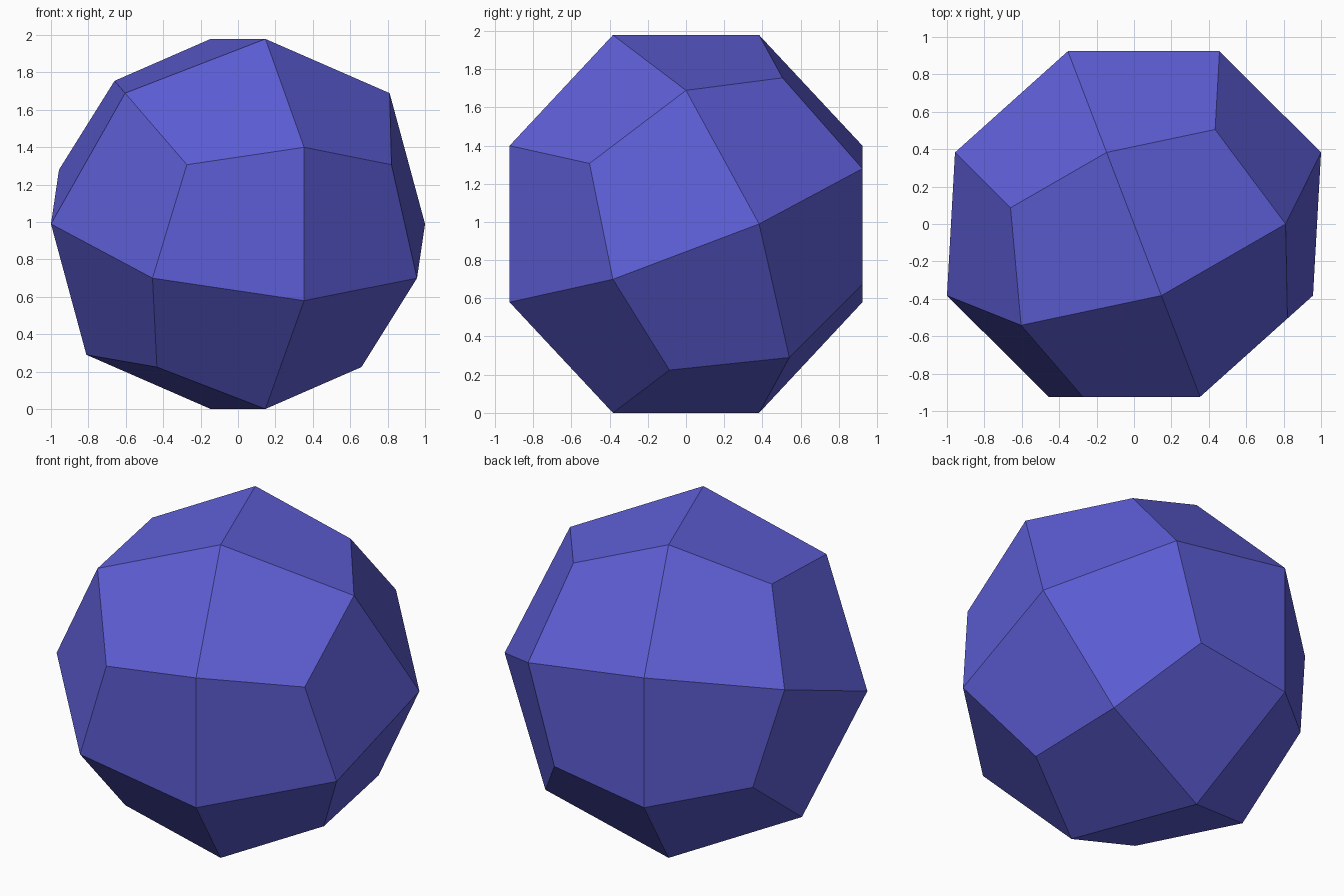
import bpy
import bmesh
import math
from mathutils import Matrix

# Remove the default cube
old = bpy.data.objects.get("Cube")
if old:
    bpy.data.objects.remove(old, do_unlink=True)

# Single blue-violet colour
blue = bpy.data.materials.new("blue_violet")
colour = (0.11, 0.11, 0.67, 1.0)
blue.diffuse_color = colour
blue.use_nodes = True
for node in blue.node_tree.nodes:
    if node.type == "BSDF_PRINCIPLED":
        node.inputs["Base Color"].default_value = colour

# Tilt, turn and size of the solid
tilt = math.radians(22.5)
turn = math.atan(math.sin(tilt))
radius = 1.0 / math.cos(turn)
corner = math.sqrt(3) * (2 * math.sqrt(2) + 1) / 7  # keeps the kite faces flat

# Cube with every face split in four, pushed out into 24 kites
bm = bmesh.new()
bmesh.ops.create_cube(bm, size=2.0)
bmesh.ops.subdivide_edges(bm, edges=bm.edges[:], cuts=1, use_grid_fill=True)
for v in bm.verts:
    is_corner = all(abs(c) > 0.5 for c in v.co)
    v.co = v.co.normalized() * radius * (corner if is_corner else 1.0)

# Rest the solid on its lowest edge
bm.transform(Matrix.Rotation(turn, 4, "Z") @ Matrix.Rotation(tilt, 4, "X"))
lowest = min(v.co.z for v in bm.verts)
bmesh.ops.translate(bm, verts=bm.verts[:], vec=(0, 0, -lowest))
bmesh.ops.recalc_face_normals(bm, faces=bm.faces[:])

mesh = bpy.data.meshes.new("faceted_ball")
bm.to_mesh(mesh)
bm.free()
mesh.materials.append(blue)
ball = bpy.data.objects.new("faceted_ball", mesh)
bpy.context.collection.objects.link(ball)
